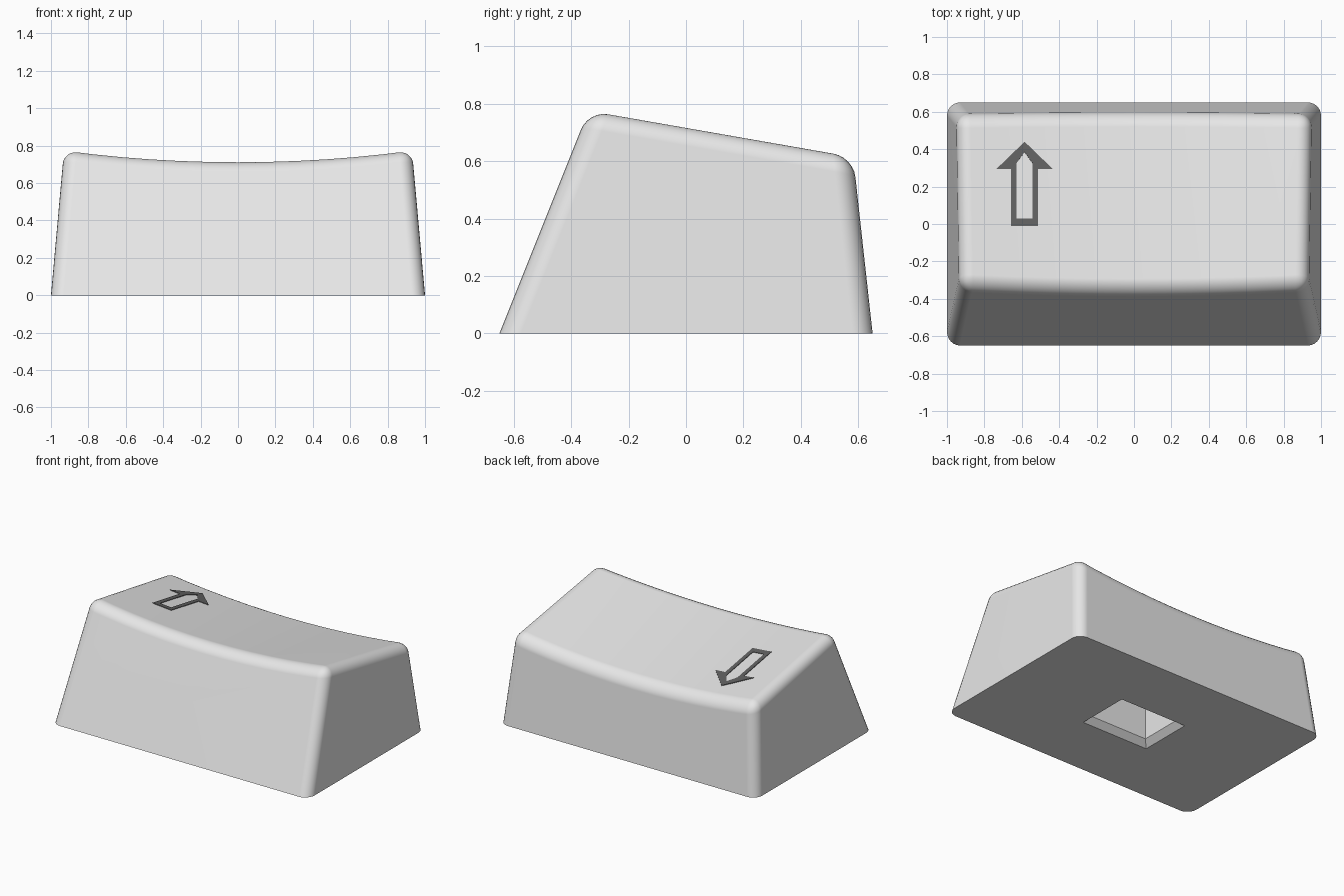
import bpy
import bmesh
from mathutils import Vector

cube = bpy.data.objects.get("Cube")
if cube:
    bpy.data.objects.remove(cube, do_unlink=True)

HALF_X, HALF_Y = 1.0, 0.65
LEAN_FRONT, LEAN_BACK, LEAN_SIDE = 0.40, 0.11, 0.09
SLOPE = 0.175
FILLET = 0.07
COLUMNS = 12


def material(name, value):
    mat = bpy.data.materials.new(name)
    mat.use_nodes = True
    color = (value, value, value, 1)
    mat.diffuse_color = color
    mat.node_tree.nodes["Principled BSDF"].inputs["Base Color"].default_value = color
    return mat


def make_object(name, bm, mat=None):
    mesh = bpy.data.meshes.new(name)
    bm.to_mesh(mesh)
    bm.free()
    obj = bpy.data.objects.new(name, mesh)
    bpy.context.collection.objects.link(obj)
    if mat:
        mesh.materials.append(mat)
    return obj


def crown(x):
    """Height of the dished top at y = 0."""
    return 0.714 - 0.055 * (1 - (x / 0.86) ** 2)


def rim_point(t, front):
    """Point where the dished top meets the front or back wall."""
    sign, lean = (-1, LEAN_FRONT) if front else (1, LEAN_BACK)
    z = (crown(t * 0.94) - sign * SLOPE * HALF_Y) / (1 - sign * SLOPE * lean)
    return Vector((t * (HALF_X - LEAN_SIDE * z), sign * (HALF_Y - lean * z), z))


light_grey = material("light grey plastic", 0.8)
dark_grey = material("dark grey print", 0.12)

# Key body: leaning walls and a dished top
bm = bmesh.new()
steps = [2 * i / COLUMNS - 1 for i in range(COLUMNS + 1)]
front = [bm.verts.new(rim_point(t, True)) for t in steps]
back = [bm.verts.new(rim_point(t, False)) for t in steps]
fr, fl, bl, br = [bm.verts.new((x * HALF_X, y * HALF_Y, 0))
                  for x, y in ((-1, -1), (1, -1), (1, 1), (-1, 1))]
for i in range(COLUMNS):
    bm.faces.new((front[i], front[i + 1], back[i + 1], back[i]))
bm.faces.new([fr, fl] + front[::-1])
bm.faces.new([bl, br] + back)
bm.faces.new((fl, bl, back[-1], front[-1]))
bm.faces.new((br, fr, front[0], back[0]))
bm.faces.new((fr, br, bl, fl))
bmesh.ops.recalc_face_normals(bm, faces=bm.faces)

# Round the upright corners and the top rim, keep the base edge crisp
rounded = [e for e in bm.edges
           if max(v.co.z for v in e.verts) > 0.01 and e.calc_face_angle() > 0.6]
bmesh.ops.bevel(bm, geom=rounded, offset=FILLET, offset_type='OFFSET',
                segments=6, profile=0.5, affect='EDGES', clamp_overlap=False)
body = make_object("key_body", bm, light_grey)

# Socket cutter: chamfered mouth and straight shaft
bm = bmesh.new()
rings = []
for hx, hy, z in ((0.30, 0.23, -0.04), (0.22, 0.15, 0.04), (0.22, 0.15, 0.42)):
    rings.append([bm.verts.new((sx * hx, sy * hy, z))
                  for sx, sy in ((-1, -1), (1, -1), (1, 1), (-1, 1))])
for low, high in zip(rings, rings[1:]):
    for i in range(4):
        j = (i + 1) % 4
        bm.faces.new((low[i], low[j], high[j], high[i]))
bm.faces.new(rings[0][::-1])
bm.faces.new(rings[-1])
cutter = make_object("socket_cutter", bm, light_grey)
cutter.hide_render = True

# Cut the socket, then drop the cutter
cut = body.modifiers.new("socket", 'BOOLEAN')
cut.operation = 'DIFFERENCE'
cut.solver = 'EXACT'
cut.object = cutter
bpy.ops.object.select_all(action='DESELECT')
body.select_set(True)
bpy.context.view_layer.objects.active = body
bpy.ops.object.modifier_apply(modifier=cut.name)
bpy.data.objects.remove(cutter, do_unlink=True)
bpy.ops.object.shade_smooth_by_angle(angle=0.6)
weighted = body.modifiers.new("even_shading", 'WEIGHTED_NORMAL')
weighted.keep_sharp = True

# Printed outline arrow, laid on the dished top
ARROW_X = -0.585
tip, wing, neck, foot = (0, 0.44), (0.15, 0.295), (0.073, 0.295), (0.073, -0.01)
in_tip, in_neck, in_foot = (0, 0.385), (0.043, 0.325), (0.043, 0.03)
pieces = [(tip, wing, in_neck, in_tip), (wing, neck, in_neck),
          (neck, foot, in_foot, in_neck),
          (foot, (0, foot[1]), (0, in_foot[1]), in_foot)]
bm = bmesh.new()
for side in (-1, 1):
    for piece in pieces:
        verts = []
        for px, y in piece:
            x = ARROW_X + side * px
            verts.append(bm.verts.new((x, y, crown(x) - SLOPE * y + 0.004)))
        face = bm.faces.new(verts)
        face.normal_update()
        if face.normal.z < 0:
            face.normal_flip()
bmesh.ops.remove_doubles(bm, verts=bm.verts, dist=0.0005)
arrow = make_object("arrow_print", bm, dark_grey)
plate = arrow.modifiers.new("plate", 'SOLIDIFY')
plate.thickness = 0.007
plate.offset = -1
